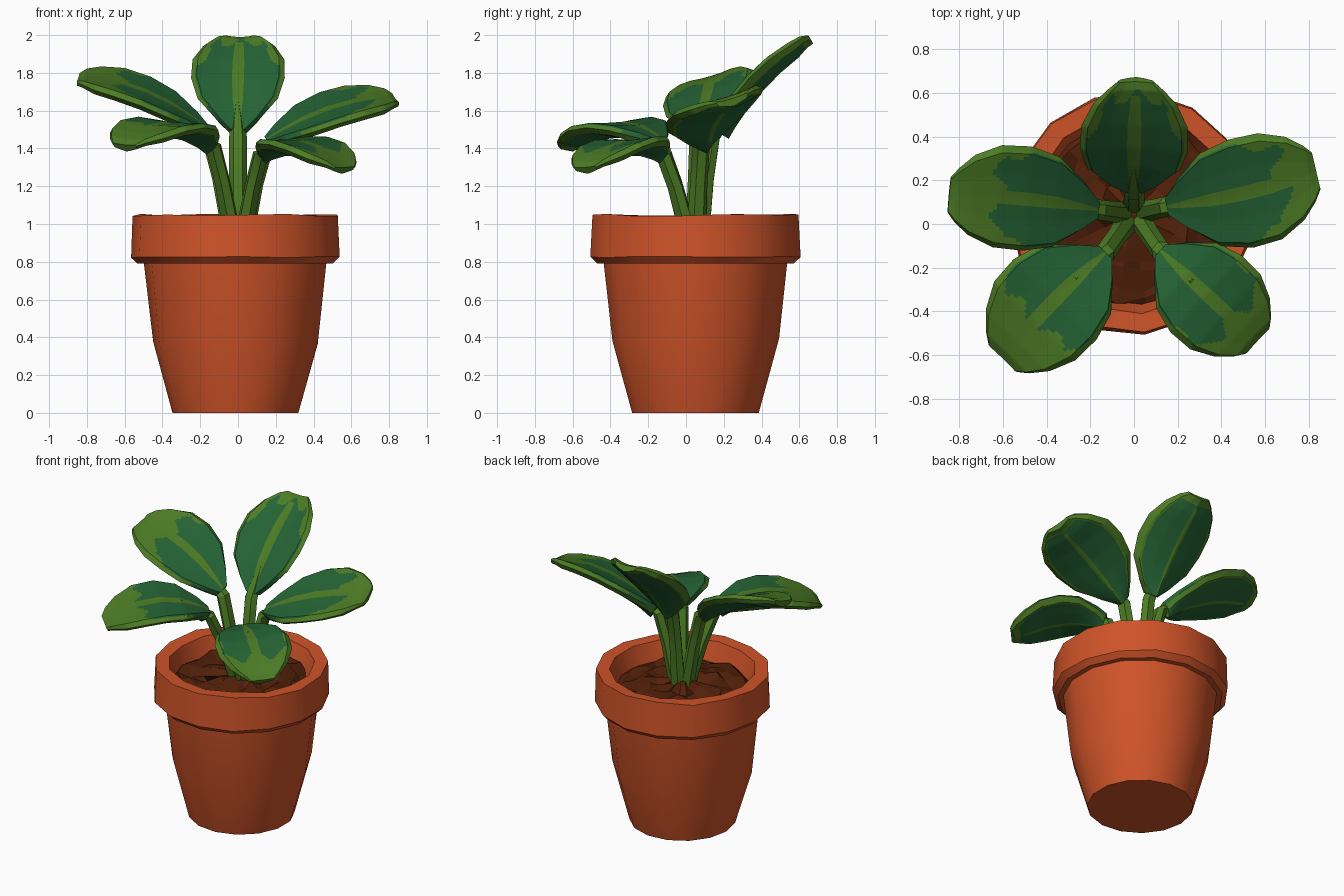
import bpy, bmesh, math, random
from mathutils import Vector

if "Cube" in bpy.data.objects:
    bpy.data.objects.remove(bpy.data.objects["Cube"])

random.seed(4)


def material(name, rgb):
    m = bpy.data.materials.new(name)
    m.diffuse_color = (*rgb, 1)
    m.use_nodes = True
    m.node_tree.nodes["Principled BSDF"].inputs["Base Color"].default_value = m.diffuse_color
    return m


terracotta = material("terracotta", (0.62, 0.087, 0.022))
earth = material("dark_earth", (0.085, 0.015, 0.003))
light_green = material("light_green", (0.073, 0.2, 0.018))
dark_green = material("dark_green", (0.018, 0.125, 0.035))


def loft(name, rings, mats, angle, rule=None):
    """Skin closed rings; rule(ring, segment) gives a material index."""
    bm = bmesh.new()
    vs = [[bm.verts.new(p) for p in ring] for ring in rings]
    n = len(rings[0])
    for i in range(len(vs) - 1):
        for j in range(n):
            k = (j + 1) % n
            f = bm.faces.new((vs[i][j], vs[i][k], vs[i + 1][k], vs[i + 1][j]))
            f.material_index = rule(i, j) if rule else 0
    bm.faces.new(vs[0][::-1])
    bm.faces.new(vs[-1])
    bmesh.ops.recalc_face_normals(bm, faces=bm.faces)
    me = bpy.data.meshes.new(name)
    bm.to_mesh(me)
    bm.free()
    for m in mats:
        me.materials.append(m)
    if angle:
        me.polygons.foreach_set("use_smooth", [True] * len(me.polygons))
        me.set_sharp_from_angle(angle=math.radians(angle))
    ob = bpy.data.objects.new(name, me)
    bpy.context.collection.objects.link(ob)
    return ob


def circle(r, z, n=15, wobble=0.0, zw=0.0):
    pts = []
    for k in range(n):
        a = math.tau * (k + 0.5) / n
        q = r + random.uniform(-wobble, wobble)
        pts.append(Vector((-0.01 + q * math.cos(a), 0.05 + q * math.sin(a),
                           z + random.uniform(-zw, zw))))
    return pts


# Pot: outside wall, thick rim and hollow inside
profile = [(0.337, 0, 0, 0), (0.442, 0.39, 0.004, 0.03), (0.488, 0.79, 0, 0),
           (0.522, 0.79, 0, 0), (0.558, 0.825, 0.003, 0.004),
           (0.547, 1.048, 0.004, 0.006), (0.46, 1.045, 0.006, 0.006),
           (0.42, 0.90, 0.006, 0)]
loft("pot", [circle(r, z, 15, w, zw) for r, z, w, zw in profile], [terracotta], 30)

# Soil: lumpy faceted mound
soil_rings = [circle(0.44, 0.91, 20)]
for r in (0.40, 0.34, 0.28, 0.22, 0.15, 0.07):
    soil_rings.append(circle(r, 0.965 - 0.08 * r, 20, 0.028 if r > 0.1 else 0, 0.028))
loft("soil", soil_rings, [earth], 0)

# Leaf blade outline: station along the length, relative half width
OUTLINE = [(0, 0.17), (0.1, 0.46), (0.28, 0.86), (0.48, 1.0), (0.68, 0.98),
           (0.85, 0.77), (0.95, 0.52), (1, 0.34)]
TOP = [-0.88, -0.45, 0, 0.45, 0.88]
SECTION = [-1] + TOP + [1] + TOP[::-1]    # across the top, then back underneath
CUT = 7    # subdivisions of each coarse facet, for the leaf markings


def refine(items, mix, closed):
    out = []
    n = len(items)
    for i in range(n if closed else n - 1):
        a, b = items[i], items[(i + 1) % n]
        out += [mix(a, b, k / CUT) for k in range(CUT)]
    return out if closed else out + [items[-1]]


def lerp(a, b, f):
    return a + (b - a) * f


def lerp_ring(ra, rb, f):
    return [lerp(a, b, f) for a, b in zip(ra, rb)]


def leaf(name, neck, mid, tip, width, roll, cup, reach, phase):
    neck, mid, tip = Vector(neck), Vector(mid), Vector(tip)
    ctrl = 2 * mid - (neck + tip) / 2
    d = (tip - neck).to_2d().normalized()
    side = Vector((-d.y, d.x, 0))
    if side.y < -0.1:
        side = -side
    side.z = roll
    side.normalize()
    rings = []
    for t, w in OUTLINE:
        p = neck * (1 - t) ** 2 + ctrl * 2 * t * (1 - t) + tip * t * t
        tangent = (ctrl - neck) * (1 - t) + (tip - ctrl) * t
        nrm = tangent.cross(side).normalized()
        if nrm.z < 0:
            nrm = -nrm
        ring = []
        for k, u in enumerate(SECTION):
            q = p + side * u * w * width + nrm * cup * w * u * u
            thin = 1 if t < 0.9 else 0.7
            if abs(u) == 1:                      # rounded rim
                q -= nrm * 0.027 * thin
            elif k > len(TOP) + 1:               # underside with a keel
                q -= nrm * (0.05 * thin + 0.045 * (1 - abs(u)) * (1 - 0.6 * t))
            elif t == 1:
                q -= nrm * 0.012
            ring.append(q)
        rings.append(ring)
    rings = refine([refine(r, lerp, True) for r in rings], lerp_ring, False)
    ts = refine([t for t, w in OUTLINE], lerp, False)
    us = refine(SECTION, lerp, True)

    # Markings: pale midrib and margin around a wavy dark heart
    def marking(i, j):
        t = (ts[i] + ts[i + 1]) / 2
        u = (us[j] + us[(j + 1) % len(us)]) / 2
        below = j >= CUT * 6
        end = 0.93 if below else reach + 0.06 * math.cos(7 * u + phase)
        if abs(u) < (0.07 if below else 0.1) and t < 0.9:
            return 0
        edge = 1.3 - 0.72 * t + 0.12 * math.sin(15 * t + phase)
        if below:
            edge = min(edge + 0.15, 0.84)
        elif t > 0.2:
            edge = min(edge, 0.92)
        return 1 if t < end and abs(u) < edge else 0

    loft(name + "_leaf", rings, [light_green, dark_green], 22, marking)

    # Stalk: tapered six-sided stem from the soil into the blade
    flat_d = Vector((d.x, d.y, 0))
    flat = Vector((-d.y, d.x, 0))
    base = Vector((0, 0.045, 0.93)) + flat_d * 0.04
    along = (ctrl - neck).normalized()
    path = ((base, 0.053), (base.lerp(neck, 0.55) - flat_d * 0.004, 0.047),
            (neck - Vector((0, 0, 0.04)), 0.047),
            (neck + along * 0.1 - Vector((0, 0, 0.045)), 0.037),
            (neck + along * 0.22 - Vector((0, 0, 0.04)), 0.012))
    out = Vector((d.x, d.y, -0.4)).normalized()
    stem = [[p + flat * r * math.cos(k * math.tau / 6)
             + out * r * 0.85 * math.sin(k * math.tau / 6) for k in range(6)]
            for p, r in path]
    loft(name + "_stalk", stem, [light_green], 30)


# Five leaves
leaf("back", (0, 0.145, 1.50), (0, 0.36, 1.775), (0.01, 0.645, 2.0),
     0.248, 0, 0.04, 0.90, 0.5)
leaf("right", (0.15, 0.08, 1.45), (0.5, 0.14, 1.62), (0.835, 0.24, 1.675),
     0.265, 0.3, 0.022, 0.76, 1.5)
leaf("left", (-0.16, 0.065, 1.51), (-0.5, 0.115, 1.71), (-0.845, 0.13, 1.785),
     0.25, 0.3, 0.018, 0.66, 2.6)
leaf("front_left", (-0.13, -0.13, 1.45), (-0.37, -0.355, 1.54), (-0.605, -0.62, 1.43),
     0.265, 0.07, 0.015, 0.68, 0.2)
leaf("front_right", (0.12, -0.12, 1.41), (0.34, -0.33, 1.44), (0.57, -0.54, 1.31),
     0.24, 0.04, 0.015, 0.74, 3.4)
